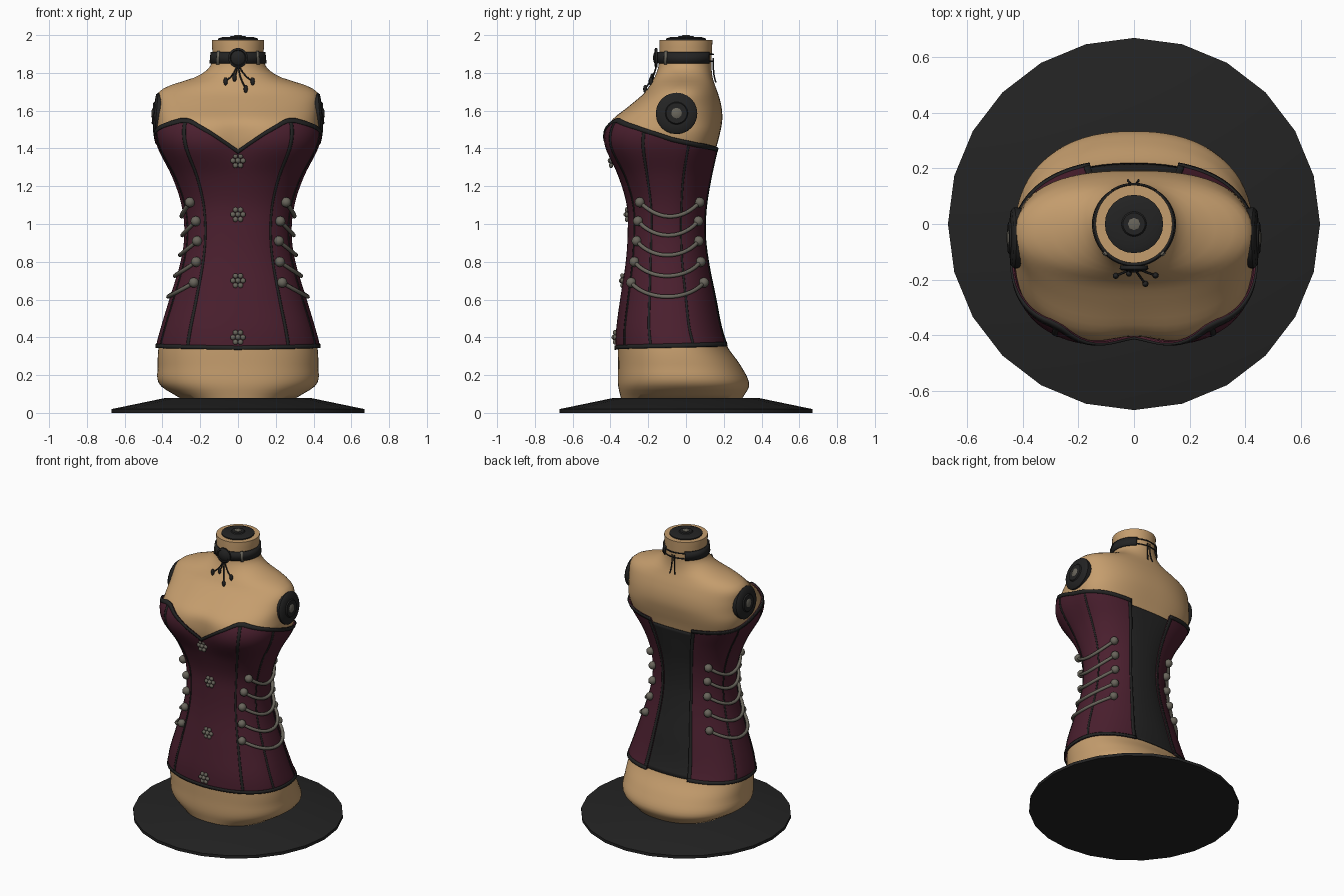
import bpy, bmesh, math
from mathutils import Vector, Matrix

if "Cube" in bpy.data.objects:
    bpy.data.objects.remove(bpy.data.objects["Cube"], do_unlink=True)


def material(name, r, g, b):
    m = bpy.data.materials.new(name)
    m.use_nodes = True
    m.diffuse_color = (r, g, b, 1)
    bsdf = next(n for n in m.node_tree.nodes if n.type == "BSDF_PRINCIPLED")
    bsdf.inputs["Base Color"].default_value = (r, g, b, 1)
    bsdf.inputs["Roughness"].default_value = 0.7
    return m


SKIN = material("tan fabric", 0.56, 0.34, 0.155)
WINE = material("burgundy cloth", 0.07, 0.014, 0.028)
BLACK = material("black trim", 0.017, 0.017, 0.017)
METAL = material("aged metal", 0.14, 0.13, 0.105)

# Body sections: height, half width, front y, back y, y of widest line, squareness
SECTIONS = [
    (0.08, 0.31, -0.345, 0.30, -0.02, 2.3), (0.15, 0.415, -0.36, 0.335, -0.02, 2.3),
    (0.25, 0.425, -0.36, 0.29, -0.04, 2.3), (0.35, 0.42, -0.36, 0.22, -0.06, 2.3),
    (0.45, 0.395, -0.355, 0.185, -0.08, 2.3), (0.6, 0.35, -0.335, 0.155, -0.09, 2.2),
    (0.8, 0.29, -0.305, 0.115, -0.1, 2.2), (0.95, 0.27, -0.295, 0.098, -0.1, 2.2),
    (1.1, 0.285, -0.30, 0.105, -0.1, 2.2), (1.25, 0.335, -0.345, 0.13, -0.1, 2.4),
    (1.4, 0.41, -0.42, 0.16, -0.08, 2.8), (1.48, 0.43, -0.428, 0.18, -0.07, 2.8),
    (1.55, 0.428, -0.40, 0.192, -0.06, 2.6), (1.62, 0.43, -0.31, 0.188, -0.05, 2.4),
    (1.69, 0.425, -0.225, 0.17, -0.04, 2.2), (1.73, 0.37, -0.195, 0.155, -0.03, 2.1),
    (1.78, 0.22, -0.165, 0.14, -0.01, 2), (1.84, 0.145, -0.145, 0.135, 0, 2),
    (1.975, 0.138, -0.14, 0.14, 0, 2)]


def section(z):
    """Smoothly interpolated section at height z."""
    z = min(max(z, SECTIONS[0][0]), SECTIONS[-1][0])
    i = next(k for k in range(len(SECTIONS) - 1) if z <= SECTIONS[k + 1][0])
    p, q = SECTIONS[i], SECTIONS[i + 1]
    before, after = SECTIONS[max(i - 1, 0)], SECTIONS[min(i + 2, len(SECTIONS) - 1)]
    h = q[0] - p[0]
    t = (z - p[0]) / h
    out = []
    for c in range(1, 6):
        m0 = (q[c] - before[c]) / (q[0] - before[0]) * h
        m1 = (after[c] - p[c]) / (after[0] - p[0]) * h
        out.append((2*t**3 - 3*t*t + 1) * p[c] + (t**3 - 2*t*t + t) * m0
                   + (3*t*t - 2*t**3) * q[c] + (t**3 - t*t) * m1)
    return out


def surface(angle, z, off=0.0):
    """Point on the body; angle in degrees from the front towards +x."""
    w, front, back, mid, n = section(z)
    s, c = math.sin(math.radians(angle)), math.cos(math.radians(angle))
    r = (abs(s)**n + abs(c)**n) ** (-1 / n)
    depth = mid - front if c > 0 else back - mid
    x, y = (w + off) * s * r, mid - (depth + off) * c * r
    if c > 0:  # hollow between the breasts
        y += 0.025 * math.exp(-(x / 0.1)**2 - ((z - 1.45) / 0.12)**2)
    return Vector((x, y, z))


def finish(name, bm, mat, smooth=True):
    me = bpy.data.meshes.new(name)
    bm.to_mesh(me)
    bm.free()
    me.materials.append(mat)
    ob = bpy.data.objects.new(name, me)
    bpy.context.collection.objects.link(ob)
    if smooth:
        bpy.ops.object.select_all(action="DESELECT")
        ob.select_set(True)
        bpy.context.view_layer.objects.active = ob
        bpy.ops.object.shade_smooth_by_angle(angle=math.radians(40))
    return ob


def patch(name, a0, a1, na, low, high, nz, off, mat, thick=0.0, capped=False):
    """Sheet following the body between two angles and two edge heights."""
    lo = low if callable(low) else lambda a: low
    hi = high if callable(high) else lambda a: high
    bm = bmesh.new()
    grid = []
    for i in range(na + 1):
        a = a0 + (a1 - a0) * i / na
        grid.append([bm.verts.new(surface(a, lo(a) + (hi(a) - lo(a)) * j / nz, off))
                     for j in range(nz + 1)])
    for g, h in zip(grid, grid[1:]):
        for j in range(nz):
            bm.faces.new((g[j], h[j], h[j + 1], g[j + 1]))
    if capped:
        bm.faces.new([g[0] for g in reversed(grid[:-1])])
        bm.faces.new([g[-1] for g in grid[:-1]])
        bmesh.ops.remove_doubles(bm, verts=bm.verts, dist=0.0005)
    ob = finish(name, bm, mat)
    if thick:
        mod = ob.modifiers.new("thickness", "SOLIDIFY")
        mod.thickness, mod.offset = thick, -1
    return ob


def lathe(name, profile, mat, loc=(0, 0, 0), axis=(0, 0, 1), sides=24):
    bm = bmesh.new()
    rings = [[bm.verts.new((r * math.cos(math.tau * k / sides), r * math.sin(math.tau * k / sides), h))
              for k in range(sides)] for r, h in profile]
    for p, q in zip(rings, rings[1:]):
        for k in range(sides):
            n = (k + 1) % sides
            bm.faces.new((p[k], p[n], q[n], q[k]))
    bm.faces.new(rings[0][::-1])
    bm.faces.new(rings[-1])
    turn = Vector((0, 0, 1)).rotation_difference(Vector(axis)).to_matrix().to_4x4()
    bm.transform(Matrix.Translation(loc) @ turn)
    return finish(name, bm, mat)


def balls(name, places, mat):
    """Ellipsoids from a list of (centre, (rx, ry, rz))."""
    bm = bmesh.new()
    for centre, size in places:
        m = Matrix.Translation(centre) @ Matrix.Diagonal((*size, 1))
        bmesh.ops.create_uvsphere(bm, u_segments=12, v_segments=8, radius=1, matrix=m)
    return finish(name, bm, mat)


def tube(name, paths, radius, mat):
    cu = bpy.data.curves.new(name, "CURVE")
    cu.dimensions, cu.bevel_depth, cu.bevel_resolution = "3D", radius, 2
    for path in paths:
        sp = cu.splines.new("POLY")
        sp.points.add(len(path) - 1)
        for pt, co in zip(sp.points, path):
            pt.co = (*co, 1)
    cu.materials.append(mat)
    ob = bpy.data.objects.new(name, cu)
    bpy.context.collection.objects.link(ob)
    bpy.ops.object.select_all(action="DESELECT")
    ob.select_set(True)
    bpy.context.view_layer.objects.active = ob
    bpy.ops.object.convert(target="MESH")


# Stand and dress form
lathe("stand", [(0.67, 0), (0.67, 0.02), (0.38, 0.08)], BLACK)
patch("torso", -180, 180, 72, 0.08, 1.975, 95, 0, SKIN, capped=True)

# Corset edges
EDGE = [(0, 1.39), (18, 1.49), (32, 1.555), (38, 1.56), (60, 1.52), (90, 1.455), (120, 1.425), (180, 1.385)]


def top(angle):
    a = min(abs(angle), 179.9)
    (a0, z0), (a1, z1) = next(p for p in zip(EDGE, EDGE[1:]) if a <= p[1][0])
    return z0 + (z1 - z0) * (a - a0) / (a1 - a0)


def hem(angle):
    return 0.337 + 0.025 * abs(angle) / 180


# Corset shell, back lacing panel and trims
OPEN = 159
patch("corset", -OPEN, OPEN, 106, hem, top, 44, 0.014, WINE, 0.01)
patch("back_panel", OPEN - 4, 364 - OPEN, 16, lambda a: 0.365, lambda a: 1.37, 44, 0.007, BLACK, 0.005)
patch("top_trim", -OPEN, OPEN, 106, lambda a: top(a) - 0.02, lambda a: top(a) + 0.003, 2, 0.018, BLACK, 0.008)
patch("hem_trim", -OPEN, OPEN, 106, lambda a: hem(a) - 0.003, lambda a: hem(a) + 0.018, 2, 0.018, BLACK, 0.008)
for side, label in ((1, "left"), (-1, "right")):
    for k, (a, half) in enumerate([(36, 1.2), (67, 1.2), (110, 1.2), (OPEN - 1.5, 1.6)]):
        patch(f"{label}_seam_{k + 1}", side * a - half, side * a + half, 2, hem, top, 44, 0.0165, BLACK, 0.005)

    # Side chains hung between buttons
    ends, chains = [], []
    for z, a in [(1.115, 52), (1.015, 47), (0.91, 45), (0.80, 43), (0.69, 41)]:
        chains.append([surface(side * (a + (136 - a) * t / 20), z - 0.3 * (t / 20) * (1 - t / 20), 0.024)
                       for t in range(21)])
        ends += [(surface(side * b, z, 0.025), (0.027,) * 3) for b in (a, 136)]
    tube(f"{label}_chains", chains, 0.011, METAL)
    balls(f"{label}_buttons", ends, METAL)

    # Arm socket plate and knob
    lathe(f"{label}_arm_plate", [(0.108, -0.03), (0.11, 0.006), (0.1, 0.016), (0.06, 0.02), (0.055, 0.027)],
          BLACK, (side * 0.426, -0.05, 1.585), (side, 0, 0.08))
    lathe(f"{label}_arm_knob", [(0.03, 0), (0.03, 0.026), (0.018, 0.032)],
          METAL, (side * 0.426, -0.05, 1.585), (side, 0, 0.08), 12)
    patch(f"{label}_choker_slide", side * 45 - 3, side * 45 + 3, 2, 1.845, 1.915, 1, 0.013, METAL, 0.008)

# Floral front clasps
for k, z in enumerate((1.335, 1.05, 0.70, 0.40)):
    c = surface(0, z, 0.018)
    petals = [(c + Vector((0.027 * math.cos(t), 0, 0.029 * math.sin(t))), (0.014, 0.011, 0.014))
              for t in (math.tau * i / 6 for i in range(6))]
    balls(f"front_clasp_{k + 1}", petals + [(c, (0.015, 0.018, 0.015))], METAL)

# Neck cap
lathe("neck_cap", [(0.105, 1.97), (0.105, 1.982), (0.085, 1.989), (0.045, 1.989), (0.04, 1.995)], BLACK)
lathe("neck_knob", [(0.022, 1.985), (0.022, 1.998), (0.015, 2.0)], METAL, sides=8)

# Choker with medallion, drops and back ties
patch("choker", -148, 148, 60, 1.85, 1.91, 1, 0.01, BLACK, 0.01)
lathe("medallion", [(0.05, 0), (0.052, 0.012), (0.042, 0.018), (0.038, 0.013), (0.025, 0.02), (0.01, 0.024)],
      BLACK, (0, -0.15, 1.88), (0, -1, 0))
strands, drops = [], []
for x, z in [(-0.035, 1.755), (-0.012, 1.775), (0.016, 1.715), (0.042, 1.755)]:
    path = [surface(math.degrees(math.atan2(x * f, 0.16)), 1.85 + (z - 1.85) * f, 0.012)
            for f in (0, 0.25, 0.5, 0.75, 1)]
    strands.append(path)
    drops.append((path[-1], (0.011, 0.011, 0.022)))
tube("pendant_strands", strands, 0.004, BLACK)
balls("pendant_drops", drops, BLACK)
ties = [[surface(a, z, 0.008) for a in range(146, 215, 4)] for z in (1.862, 1.898)]
ties += [[surface(a, 1.88 - 0.013 * i, 0.01) for i in range(11)] for a in (177, 184)]
tube("choker_ties", ties, 0.004, BLACK)
